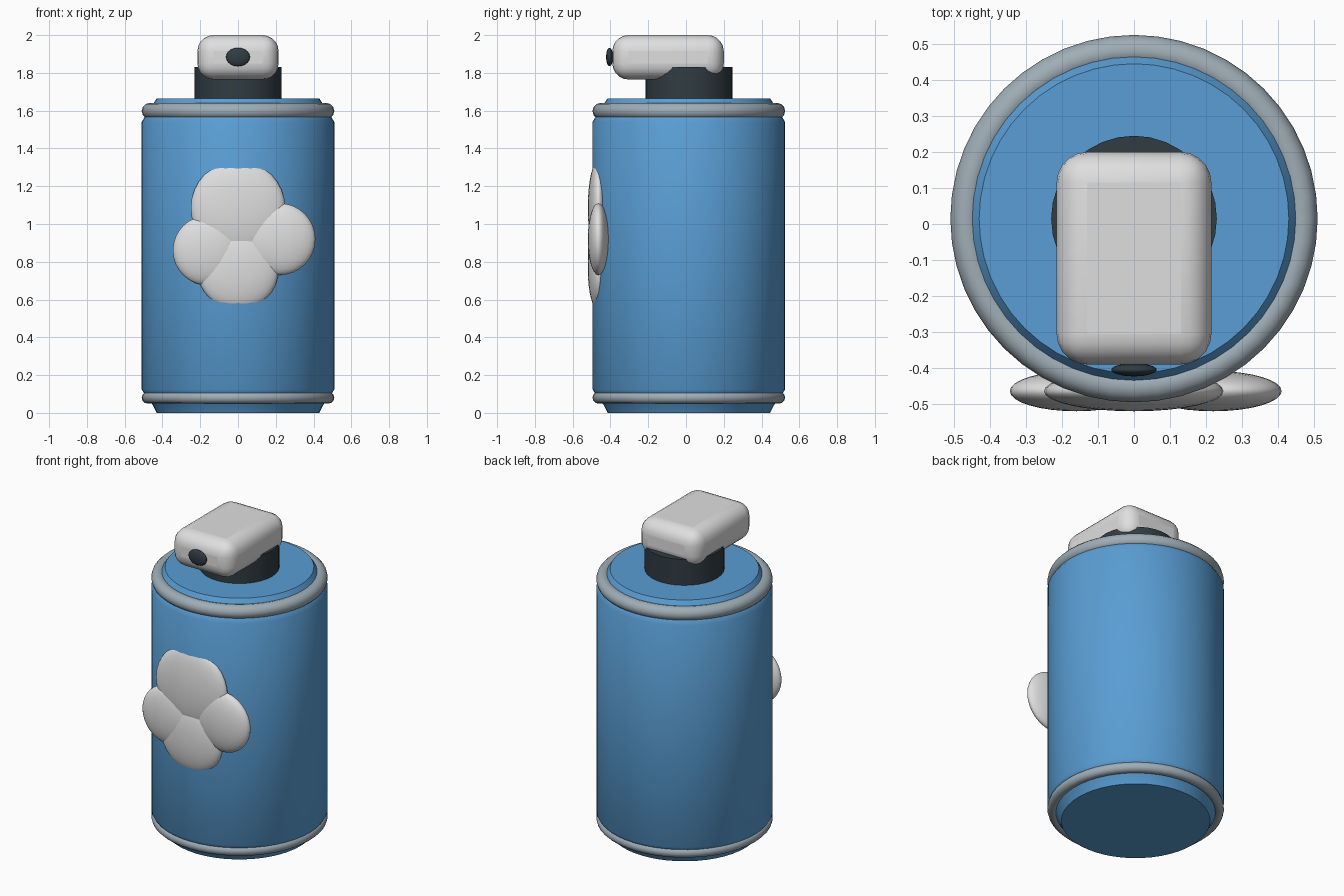
import bpy, bmesh, math

if "Cube" in bpy.data.objects:
    bpy.data.objects.remove(bpy.data.objects["Cube"])

CY = 0.015  # y of the can's axis


def mat(name, rgb):
    m = bpy.data.materials.new(name)
    m.diffuse_color = (*rgb, 1)
    m.use_nodes = True
    m.node_tree.nodes["Principled BSDF"].inputs["Base Color"].default_value = m.diffuse_color
    return m


BLUE = mat("blue", (0.10, 0.34, 0.66))
GREY = mat("steel grey", (0.35, 0.42, 0.47))
DARK = mat("dark slate", (0.03, 0.045, 0.055))
WHITE = mat("off white", (0.74, 0.74, 0.74))


def finish(name, material, angle=35):
    ob = bpy.context.object
    ob.name = name
    ob.data.materials.append(material)
    bpy.ops.object.shade_smooth_by_angle(angle=math.radians(angle))
    return ob


def lathe(name, profile, material, segs=48):
    bm = bmesh.new()
    vs = [bm.verts.new((r, 0, z)) for r, z in profile]
    es = [bm.edges.new(p) for p in zip(vs, vs[1:])]
    bmesh.ops.spin(bm, geom=vs + es, axis=(0, 0, 1), cent=(0, 0, 0),
                   angle=2 * math.pi, steps=segs)
    bmesh.ops.remove_doubles(bm, verts=bm.verts, dist=1e-4)
    bmesh.ops.recalc_face_normals(bm, faces=bm.faces)
    me = bpy.data.meshes.new(name)
    bm.to_mesh(me)
    bm.free()
    ob = bpy.data.objects.new(name, me)
    bpy.context.collection.objects.link(ob)
    ob.location.y = CY
    bpy.ops.object.select_all(action='DESELECT')
    bpy.context.view_layer.objects.active = ob
    ob.select_set(True)
    return finish(name, material)


def ellipsoid(name, loc, radii, material):
    bpy.ops.mesh.primitive_uv_sphere_add(segments=32, ring_count=16, radius=1, location=loc)
    bpy.context.object.scale = radii
    bpy.ops.object.transform_apply(location=False, rotation=False, scale=True)
    return finish(name, material, 180)


# Can body with chamfered ends
lathe("can_body", [(0, 0), (0.43, 0), (0.45, 0.04), (0.495, 0.10), (0.51, 0.125),
                   (0.51, 1.54), (0.495, 1.565), (0.45, 1.635), (0.43, 1.665),
                   (0, 1.665)], BLUE)

# Rolled rims
for name, z, r in (("bottom_rim", 0.081, 0.032), ("top_rim", 1.598, 0.043)):
    bpy.ops.mesh.primitive_torus_add(location=(0, CY, z), major_radius=0.51 - r,
                                     minor_radius=r, major_segments=48, minor_segments=12)
    finish(name, GREY, 60)

# Neck
bpy.ops.mesh.primitive_cylinder_add(vertices=32, radius=0.23, depth=0.18,
                                    location=(0, CY, 1.74))
finish("neck", DARK)

# Spray head: rounded box
bpy.ops.mesh.primitive_cube_add(size=1, location=(0, -0.095, 1.8825))
bpy.context.object.scale = (0.43, 0.59, 0.235)
bpy.ops.object.transform_apply(location=False, rotation=False, scale=True)
head = finish("spray_head", WHITE, 60)
bev = head.modifiers.new("round", 'BEVEL')
bev.width = 0.085
bev.segments = 5

# Nozzle
ellipsoid("nozzle", (0, -0.405, 1.884), (0.063, 0.018, 0.049), DARK)

# Front emblem: four overlapping flattened lobes
lobes = (("top_lobe", 0, 1.085, 0.25), ("bottom_lobe", 0, 0.76, 0.215),
         ("left_lobe", -0.16, 0.86, 0.185), ("right_lobe", 0.22, 0.92, 0.19))
for name, x, z, r in lobes:
    ellipsoid(name, (x, -0.464, z), (r, 0.056, r), WHITE)
